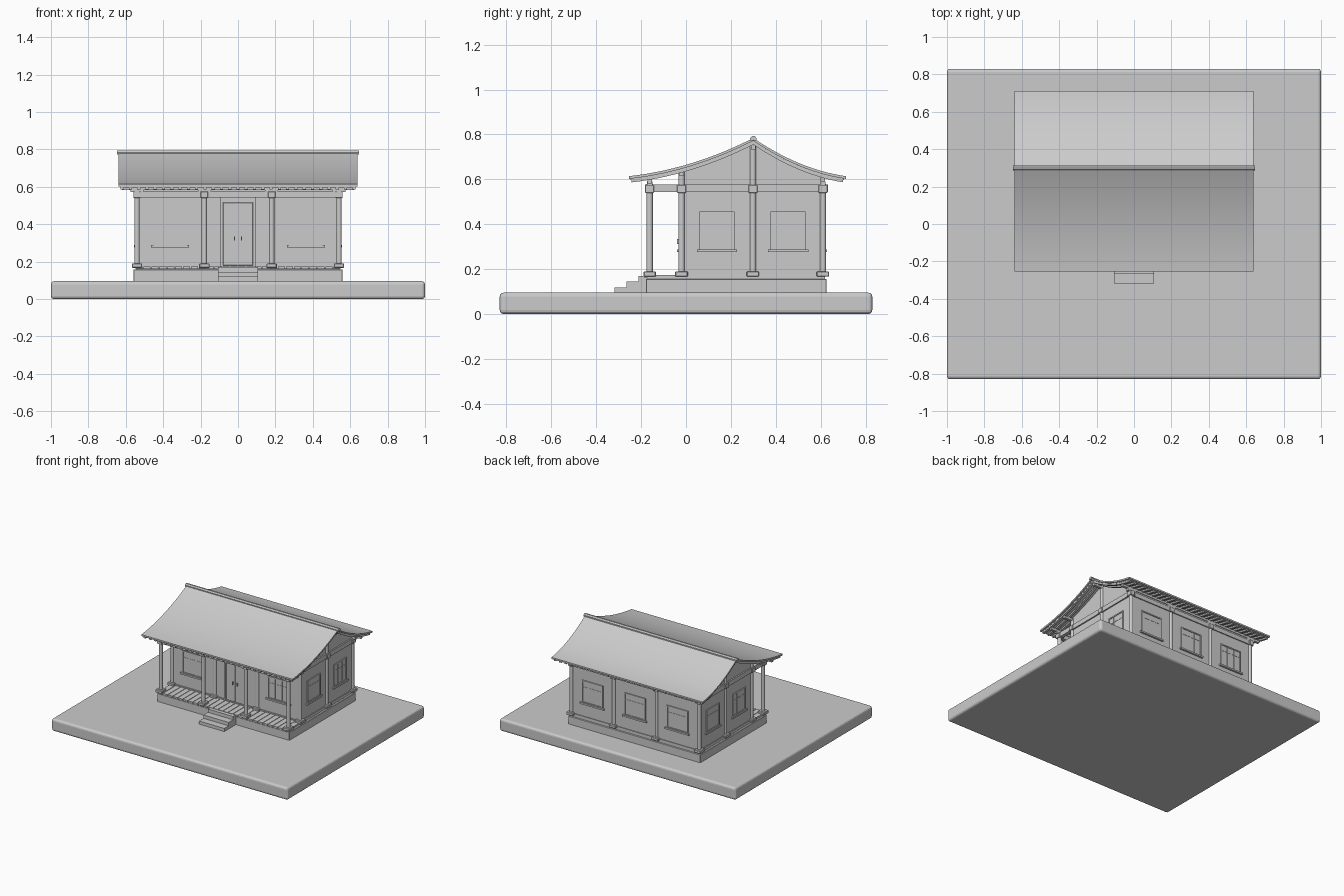
import bpy, bmesh, math
from mathutils import Matrix, Vector

if "Cube" in bpy.data.objects:
    bpy.data.objects.remove(bpy.data.objects["Cube"])


def finish(name, bm, smooth=False):
    bmesh.ops.recalc_face_normals(bm, faces=bm.faces)
    me = bpy.data.meshes.new(name)
    bm.to_mesh(me)
    bm.free()
    ob = bpy.data.objects.new(name, me)
    bpy.context.collection.objects.link(ob)
    if smooth:
        bpy.ops.object.select_all(action='DESELECT')
        ob.select_set(True)
        bpy.context.view_layer.objects.active = ob
        bpy.ops.object.shade_smooth_by_angle()
    return ob


def add_box(bm, x, y, z, m=Matrix()):
    c = Vector((sum(x) / 2, sum(y) / 2, sum(z) / 2))
    s = Matrix.Diagonal((x[1] - x[0], y[1] - y[0], z[1] - z[0], 1))
    bmesh.ops.create_cube(bm, size=1, matrix=m @ Matrix.Translation(c) @ s)


def box(name, *ranges, bevel=0, seg=1):
    bm = bmesh.new()
    for r in ranges:
        add_box(bm, *r)
    ob = finish(name, bm)
    if bevel:
        md = ob.modifiers.new("bevel", 'BEVEL')
        md.width, md.segments = bevel, seg
    return ob


def prism(name, pts, x0, x1, smooth=False):
    """Extrude a (y, z) outline along x."""
    bm = bmesh.new()
    f = bm.faces.new([bm.verts.new((x0, y, z)) for y, z in pts])
    r = bmesh.ops.extrude_face_region(bm, geom=[f])
    bmesh.ops.translate(bm, vec=(x1 - x0, 0, 0),
                        verts=[v for v in r['geom'] if isinstance(v, bmesh.types.BMVert)])
    return finish(name, bm, smooth)


# Roof curve
EF, EB, RY, EZ, RH = -0.255, 0.712, 0.30, 0.614, 0.17


def roof_z(y):
    t = (y - EF) / (RY - EF) if y < RY else (EB - y) / (EB - RY)
    return EZ + RH * (0.35 * t + 0.65 * t * t)


def roof_outline(top, bottom, y0, y1, n=14):
    ys = [y0 + (RY - y0) * i / n for i in range(n)] + [RY + (y1 - RY) * i / n for i in range(n + 1)]
    return [(y, roof_z(y) - top) for y in ys] + [(y, roof_z(y) - bottom) for y in reversed(ys)]


COLX = (-0.54, -0.18, 0.18, 0.54)
PORCH, FRONT, MID, BACK = -0.162, -0.02, 0.298, 0.61

# Ground slab, plinth and steps
box("ground_slab", ((-1, 1), (-0.83, 0.83), (0, 0.095)), bevel=0.017, seg=3)
box("plinth", ((-0.56, 0.56), (-0.178, 0.627), (0.09, 0.157)), bevel=0.003)
box("floor", ((-0.545, 0.545), (-0.172, 0.62), (0.155, 0.166)))
box("steps", *[((-0.107, 0.107), (y, -0.17), (0.09, z)) for y, z in
               ((-0.318, 0.119), (-0.265, 0.145), (-0.212, 0.17))])

# Porch planks
n = 26
w = 1.1 / n
box("porch_planks", *[((-0.55 + i * w + 0.002, -0.55 + (i + 1) * w - 0.002),
                       (-0.185, -0.02), (0.16, 0.173)) for i in range(n)])

# Columns with base stones and bracket blocks
spots = [(x, y) for x in COLX for y in (PORCH, FRONT, BACK)] + [(x, MID) for x in (-0.54, 0.54)]
bm = bmesh.new()
for x, y in spots:
    top = roof_z(y) - 0.026 if y in (FRONT, MID) else 0.58
    bmesh.ops.create_cone(bm, cap_ends=True, segments=16, radius1=0.0145, radius2=0.0145,
                          depth=top - 0.17, matrix=Matrix.Translation((x, y, (top + 0.17) / 2)))
finish("columns", bm, True)
box("column_bases", *[((x - 0.028, x + 0.028), (y - 0.028, y + 0.028), (0.166, 0.19))
                      for x, y in spots], bevel=0.004)
box("column_caps", *[((x - 0.02, x + 0.02), (y - 0.02, y + 0.02), (0.54, 0.575))
                     for x, y in spots], bevel=0.002)
box("brackets", *[((x - 0.035, x + 0.035), (y - 0.012, y + 0.012), (0.572, 0.59))
                  for x in COLX for y in (PORCH, BACK)])

# Beams
box("long_beams", *[((-0.555, 0.555), (y - 0.013, y + 0.013), (0.543, 0.576))
                    for y in (PORCH, FRONT, BACK)])
box("cross_beams", *[((x - 0.013, x + 0.013), (-0.182, 0.632), (0.543, 0.578))
                     for x in (-0.54, 0.54)])
box("purlins", *[((-0.62, 0.62), (y - 0.01, y + 0.01), (z - 0.018, z)) for y, z in
                 ((PORCH, 0.6), (FRONT, 0.632), (RY, 0.752), (BACK, 0.608))])

# Walls
box("front_wall", ((-0.53, 0.53), (-0.025, -0.01), (0.166, 0.625)))
box("back_wall", ((-0.53, 0.53), (0.6, 0.615), (0.166, 0.602)))
for side, s in (("left", -1), ("right", 1)):
    ys = [-0.02 + 0.32 * i / 8 for i in range(9)] + [0.3 + 0.31 * i / 8 for i in range(1, 9)]
    prism(side + "_gable_wall", [(-0.02, 0.166)] + [(y, roof_z(y) - 0.018) for y in ys] + [(0.61, 0.166)],
          s * 0.53, s * 0.543)
box("wall_sill_rails", ((-0.54, 0.54), (0.603, 0.62), (0.166, 0.182)),
    ((-0.54, -0.1), (-0.03, -0.015), (0.166, 0.182)), ((0.1, 0.54), (-0.03, -0.015), (0.166, 0.182)),
    *[((s * 0.54 - 0.008, s * 0.54 + 0.008), (-0.02, 0.61), (0.166, 0.182)) for s in (-1, 1)])


# Windows: local frame faces -y, origin on the wall surface at floor height
def window(name, x, y, angle, hw):
    m = Matrix.Translation((x, y, 0)) @ Matrix.Rotation(angle, 4, 'Z')
    bm = bmesh.new()
    b, t, f = 0.285, 0.457, 0.009
    for s in (-1, 1):
        xs = sorted((s * hw, s * (hw - f)))
        add_box(bm, xs, (-0.007, 0.004), (b, t), m)
        add_box(bm, (s * hw / 3 - 0.0015, s * hw / 3 + 0.0015), (-0.004, 0.002), (b, t), m)
    add_box(bm, (-hw, hw), (-0.007, 0.004), (t - f, t), m)
    add_box(bm, (-hw, hw), (-0.007, 0.004), (b, b + f), m)
    add_box(bm, (-hw, hw), (-0.004, 0.002), (0.405, 0.408), m)
    add_box(bm, (-hw, hw), (-0.002, 0.002), (b, t), m)
    add_box(bm, (-hw - 0.012, hw + 0.012), (-0.014, 0.004), (b - 0.009, b + 0.003), m)
    finish(name, bm)


for x in (-0.363, 0.363):
    window("front_window", x, -0.025, 0, 0.09)
for x in (-0.36, 0, 0.36):
    window("back_window", x, 0.615, math.pi, 0.09)
for s in (-1, 1):
    for y in (0.138, 0.455):
        window("side_window", s * 0.543, y, s * math.pi / 2, 0.078)

# Double door
box("door_frame", *[(sorted((s * 0.093, s * 0.08)), (-0.034, -0.02), (0.17, 0.53)) for s in (-1, 1)],
    ((-0.093, 0.093), (-0.034, -0.02), (0.515, 0.543)), ((-0.093, 0.093), (-0.034, -0.02), (0.166, 0.18)))
for s in (-1, 1):
    box("door_leaf", (sorted((s * 0.002, s * 0.08)), (-0.03, -0.02), (0.18, 0.515)), bevel=0.002)
    box("door_handle", (sorted((s * 0.017, s * 0.022)), (-0.041, -0.028), (0.312, 0.335)))

# Roof sheet, under boards, ridge cap and rafters
prism("roof_sheet", roof_outline(0, 0.012, EF, EB), -0.64, 0.64, True)
prism("roof_boards", roof_outline(0.012, 0.018, EF + 0.008, EB - 0.008), -0.63, 0.63, True)
prism("rafters", roof_outline(0.017, 0.029, EF + 0.012, EB - 0.012), -0.628, -0.611, True)
arr = bpy.data.objects["rafters"].modifiers.new("array", 'ARRAY')
arr.use_relative_offset = False
arr.use_constant_offset = True
arr.count = 29
arr.constant_offset_displace = (1.239 / 28, 0, 0)
prism("ridge_cap", [(RY - 0.014, 0.772), (RY - 0.014, 0.784), (RY - 0.006, 0.793),
                    (RY + 0.006, 0.793), (RY + 0.014, 0.784), (RY + 0.014, 0.772)], -0.648, 0.648)
